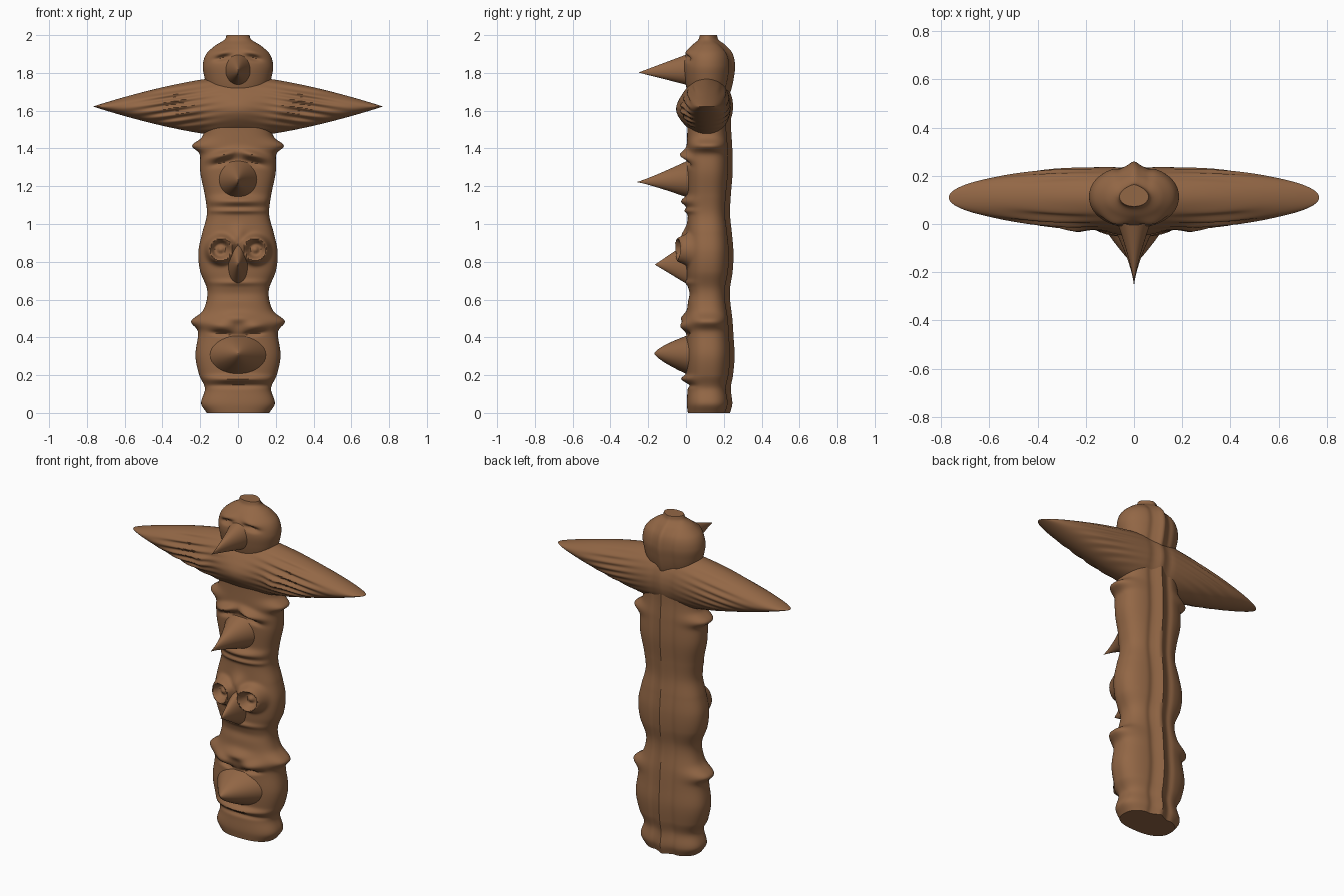
import bpy, math

cube = bpy.data.objects.get("Cube")
if cube:
    bpy.data.objects.remove(cube)

wood = bpy.data.materials.new("carved wood brown")
wood.use_nodes = True
COLOUR = (0.29, 0.135, 0.06, 1)
wood.diffuse_color = COLOUR
wood.node_tree.nodes["Principled BSDF"].inputs["Base Color"].default_value = COLOUR

SIDES = 128
MID_Y = 0.11


def bell(v, width):
    return math.exp(-(v / width) ** 2)


def spline(points, v):
    """Smooth curve through (position, value) pairs."""
    last = len(points) - 1
    i = 0
    while i < last - 1 and v > points[i + 1][0]:
        i += 1
    p = [points[min(max(k, 0), last)] for k in range(i - 1, i + 3)]
    span = p[2][0] - p[1][0]
    t = (v - p[1][0]) / span
    m1 = (p[2][1] - p[0][1]) / (p[2][0] - p[0][0]) * span
    m2 = (p[3][1] - p[1][1]) / (p[3][0] - p[1][0]) * span
    rise = t * t * (3 - 2 * t)
    return (p[1][1] * (1 - rise) + p[2][1] * rise
            + m1 * t * (1 - t) ** 2 - m2 * t * t * (1 - t))


def loft(name, rings):
    """Skin a list of equal closed rings and cap both ends."""
    n = len(rings[0])
    verts = [p for ring in rings for p in ring]
    faces = [(r * n + i, r * n + (i + 1) % n, (r + 1) * n + (i + 1) % n, (r + 1) * n + i)
             for r in range(len(rings) - 1) for i in range(n)]
    faces += [tuple(reversed(range(n))), tuple(range(len(verts) - n, len(verts)))]
    mesh = bpy.data.meshes.new(name)
    mesh.from_pydata(verts, [], faces)
    mesh.materials.append(wood)
    obj = bpy.data.objects.new(name, mesh)
    bpy.context.collection.objects.link(obj)
    bpy.ops.object.select_all(action='DESELECT')
    obj.select_set(True)
    bpy.context.view_layer.objects.active = obj
    bpy.ops.object.mode_set(mode='EDIT')
    bpy.ops.mesh.select_all(action='SELECT')
    bpy.ops.mesh.normals_make_consistent(inside=False)
    bpy.ops.object.mode_set(mode='OBJECT')
    bpy.ops.object.shade_smooth_by_angle(angle=math.radians(50))
    return obj


def spine(x):
    """Raised ridge between two grooves down the back."""
    return 0.018 * bell(x, 0.022) - 0.007 * bell(abs(x) - 0.06, 0.02)


# Carved relief: side offset, height, width, thickness, depth, slope
RELIEF = [
    (0.09, 0.46, 0.07, 0.03, 0.035, 0.1),     # lower face brows
    (0.08, 0.42, 0.05, 0.012, -0.025, 0.1),   # lower face eyes
    (0, 0.5, 0.09, 0.03, 0.03, 0),            # lower face forehead
    (0, 0.18, 0.15, 0.018, 0.03, 0),          # lower face lips
    (0, 0.145, 0.16, 0.012, -0.012, 0),
    (0, 0.63, 0.16, 0.03, -0.008, 0),         # neck groove
    (0, 0.69, 0.13, 0.015, 0.012, 0),         # owl chin
    (0, 0.93, 0.04, 0.05, 0.03, 0),           # owl forehead
    (0, 1.12, 0.13, 0.025, 0.035, 0),         # upper face lips
    (0, 1.07, 0.15, 0.014, 0.018, 0),
    (0.08, 1.365, 0.07, 0.022, 0.04, -0.25),  # upper face brows
    (0.08, 1.325, 0.05, 0.014, -0.02, -0.25),
    (0.08, 1.91, 0.05, 0.02, 0.015, -0.2),    # head brows
    (0.08, 1.88, 0.04, 0.014, -0.025, -0.2),  # head eyes
]


def relief(x, z):
    side = abs(x)
    depth = sum(d * bell(side - off, w) * bell(z - h - s * (side - off), t)
                for off, h, w, t, d, s in RELIEF)
    # Round owl eyes with raised rims and pupils
    r = math.hypot(side - 0.092, z - 0.865)
    return depth + 0.055 * bell(r - 0.058, 0.02) + 0.025 * bell(r, 0.022)


def trunk_ring(z, half, front, back, power, ears=0):
    """Rounded cross-section with the face carving pushed out of the front."""
    ring = []
    for i in range(SIDES):
        a = math.tau * i / SIDES
        c, s = math.cos(a), math.sin(a)
        x = half * math.copysign(abs(c) ** (2 / power), c)
        x *= 1 + ears / half * abs(c)
        mid, deep = (front + back) / 2, (back - front) / 2
        y = mid + deep * math.copysign(abs(s) ** (2 / power), s)
        if s < 0:
            y -= relief(x, z) * min(1, -s * 1.6)
        else:
            y += spine(x) * min(1, deep * 10)
        ring.append((x, y, z))
    return ring


# Pole: swelling trunk with ear bumps on each side
WIDTH = [(0, 0.165), (0.05, 0.195), (0.13, 0.175), (0.2, 0.205), (0.3, 0.225),
         (0.4, 0.212), (0.5, 0.195), (0.6, 0.165), (0.66, 0.165), (0.75, 0.2),
         (0.85, 0.21), (0.95, 0.19), (1.05, 0.165), (1.15, 0.175), (1.28, 0.2),
         (1.4, 0.195), (1.5, 0.18), (1.6, 0.18)]
STEPS = 240
rings = []
for k in range(STEPS + 1):
    z = 1.6 * k / STEPS
    w = spline(WIDTH, z)
    swell = 0.4 * (w - 0.165)
    ears = 0.05 * (bell(z - 0.485, 0.035) + bell(z - 1.415, 0.03))
    rings.append(trunk_ring(z, w, 0.01 - swell / 2, 0.215 + swell, 2.5, ears))
loft("carved_pole", rings)

# Head: round ball narrowing to a flat knob
HEAD = [(1.66, 0.13), (1.72, 0.16), (1.78, 0.178), (1.84, 0.186), (1.9, 0.168),
        (1.945, 0.12), (1.975, 0.072), (2, 0.06)]
rings = []
for k in range(61):
    z = 1.66 + 0.34 * k / 60
    w = spline(HEAD, z)
    rings.append(trunk_ring(z, w, 0.115 - w * 0.7, 0.115 + w * 0.68, 2.1))
loft("head", rings)

# Wings: one long lens with feather ripples and a full breast
SPAN = 0.768
rings = []
for k in range(161):
    x = -SPAN * math.cos(math.pi * k / 160) * 0.9999
    u = abs(x) / SPAN
    half_y = 0.128 * math.sqrt(1 - u * u)
    half_z = 0.163 * (1 - u ** 1.5)
    ring = []
    for i in range(SIDES):
        a = math.tau * i / SIDES
        y = MID_Y + half_y * math.sin(a)
        z = 1.622 + half_z * math.cos(a)
        feather = math.sin(170 * (z - 1.62) + 26 * abs(x)) * bell(abs(x) - 0.34, 0.16)
        if math.sin(a) < 0:
            y += math.sin(a) * (0.009 * feather + 0.035 * bell(x, 0.13) * bell(z - 1.6, 0.09)
                                + 0.018 * bell(abs(x) - 0.24, 0.05) * bell(z - 1.6, 0.05))
        else:
            y += math.sin(a) * (0.004 * feather + spine(x) * 0.6)
        ring.append((x, y, z))
    rings.append(ring)
loft("wings", rings)


def beak(name, top, bottom, tip_y, tip_z, half, flare, bluntness):
    """Pointed snout growing forward out of the trunk."""
    rings, base_y = [], 0.05
    for k in range(33):
        t = k / 32 * 0.998
        y = base_y + (tip_y - base_y) * t
        height = (top - bottom) / 2 * (1 - t) ** bluntness
        mid = (top + bottom) / 2 * (1 - t) + tip_z * t
        w = half * (1 - t) ** flare
        rings.append([(w * math.sin(math.tau * i / 40), y,
                       mid + height * math.cos(math.tau * i / 40)) for i in range(40)])
    loft(name, rings)


beak("head_beak", 1.915, 1.725, -0.252, 1.802, 0.085, 1.3, 1.0)
beak("upper_face_beak", 1.355, 1.125, -0.262, 1.222, 0.12, 1.5, 1.15)
beak("owl_beak", 0.93, 0.655, -0.165, 0.785, 0.065, 0.9, 1.0)
beak("lower_face_snout", 0.425, 0.185, -0.168, 0.315, 0.17, 0.85, 0.7)
